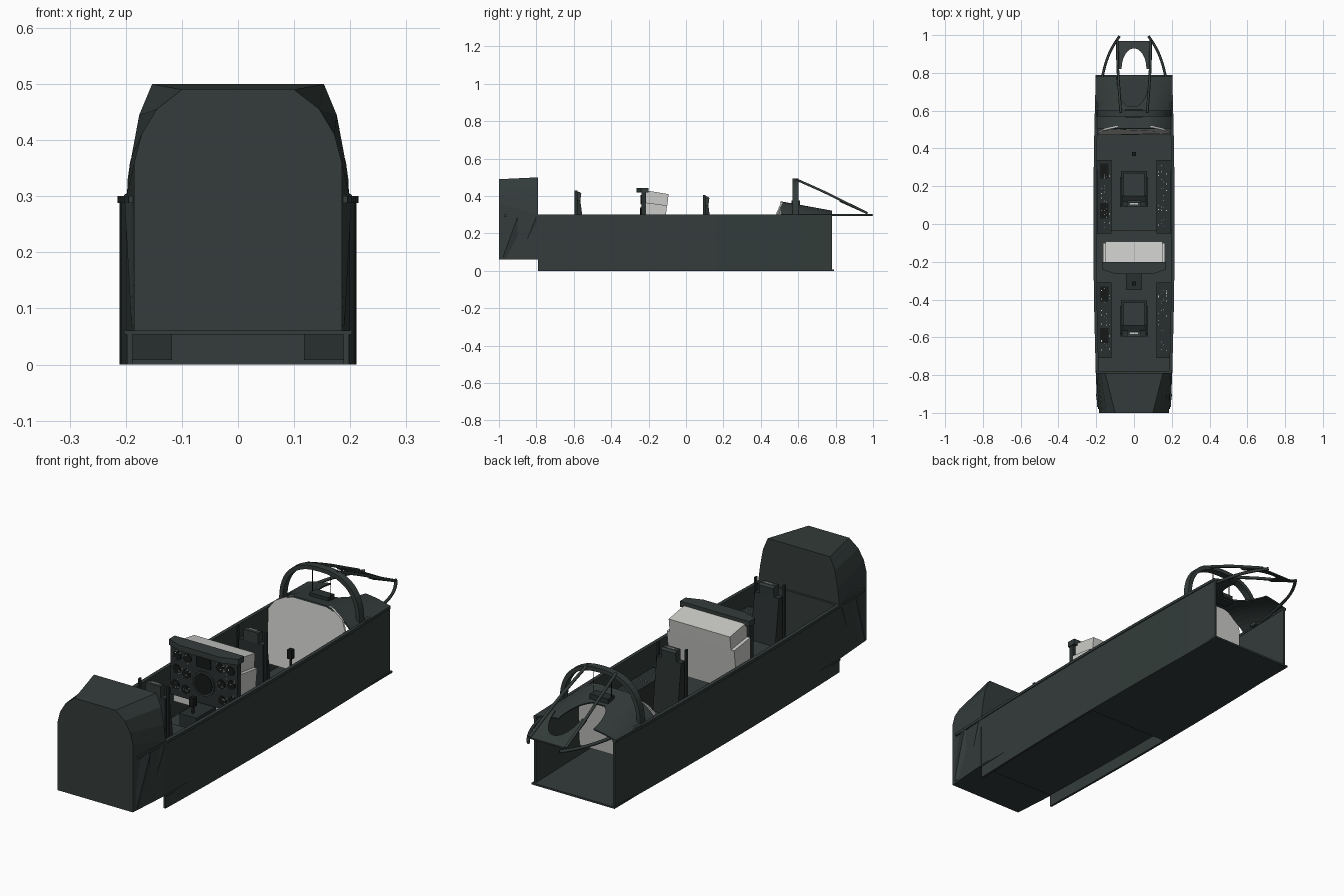
import bpy, bmesh, math, random

cube = bpy.data.objects.get("Cube")
if cube:
    bpy.data.objects.remove(cube)
random.seed(4)


def material(name, r, g, b):
    m = bpy.data.materials.new(name)
    m.use_nodes = True
    m.diffuse_color = (r, g, b, 1)
    bsdf = m.node_tree.nodes["Principled BSDF"]
    bsdf.inputs["Base Color"].default_value = (r, g, b, 1)
    bsdf.inputs["Roughness"].default_value = 0.8
    return m


HULL = material("dark green grey", 0.033, 0.045, 0.043)
SEAT = material("charcoal", 0.022, 0.029, 0.028)
BLACK = material("black", 0.008, 0.009, 0.009)
LIGHT = material("light grey", 0.6, 0.6, 0.58)


def finish(name, bm, mat):
    bmesh.ops.recalc_face_normals(bm, faces=bm.faces)
    me = bpy.data.meshes.new(name)
    bm.to_mesh(me)
    bm.free()
    me.materials.append(mat)
    ob = bpy.data.objects.new(name, me)
    bpy.context.collection.objects.link(ob)
    return ob


def loft(name, rings, mat):
    """Skin closed rings of equal length and cap both ends."""
    bm = bmesh.new()
    rows = [[bm.verts.new(p) for p in ring] for ring in rings]
    n = len(rows[0])
    for a, b in zip(rows, rows[1:]):
        for i in range(n):
            j = (i + 1) % n
            bm.faces.new((a[i], a[j], b[j], b[i]))
    bm.faces.new(rows[0])
    bm.faces.new(rows[-1])
    return finish(name, bm, mat)


def side_prism(name, yz, x0, x1, mat):
    return loft(name, [[(x, y, z) for y, z in yz] for x in (x0, x1)], mat)


def plan_prism(name, xy, z0, z1, mat):
    return loft(name, [[(x, y, z) for x, y in xy] for z in (z0, z1)], mat)


def add_box(bm, x, y, z):
    vs = [bm.verts.new((a, b, c)) for c in z for a, b in
          ((x[0], y[0]), (x[1], y[0]), (x[1], y[1]), (x[0], y[1]))]
    for f in ((3, 2, 1, 0), (4, 5, 6, 7), (0, 1, 5, 4), (1, 2, 6, 5), (2, 3, 7, 6), (3, 0, 4, 7)):
        bm.faces.new([vs[i] for i in f])


def box(name, x, y, z, mat):
    bm = bmesh.new()
    add_box(bm, x, y, z)
    return finish(name, bm, mat)


def rod(name, points, radius, mat, smooth=True):
    cu = bpy.data.curves.new(name, "CURVE")
    cu.dimensions = "3D"
    cu.bevel_depth = radius
    cu.bevel_resolution = 1
    cu.use_fill_caps = True
    sp = cu.splines.new("NURBS" if smooth else "POLY")
    sp.points.add(len(points) - 1)
    for p, co in zip(sp.points, points):
        p.co = (*co, 1)
    if smooth:
        sp.use_endpoint_u = True
        sp.order_u = 3
        sp.resolution_u = 6
    cu.materials.append(mat)
    ob = bpy.data.objects.new(name, cu)
    bpy.context.collection.objects.link(ob)


def mirrored(half):
    return half + [(-x, z) for x, z in reversed(half)]


# Hull walls with a slight bulge, and the lip along their top
stations = [-0.79 + 1.57 * i / 10 for i in range(11)]


def bulge(y):
    return 0.211 - 0.013 * (y / 0.79) ** 2


for side, s in (("left", 1), ("right", -1)):
    plan = [(s * bulge(y), y) for y in stations]
    inner = [(s * (bulge(y) - 0.01), y) for y in reversed(stations)]
    plan_prism(side + "_wall", plan + inner, 0, 0.29, HULL)
    rim = [-0.97] + stations
    lip = [(s * (bulge(y) + 0.004), y) for y in rim]
    lip += [(s * (bulge(y) - 0.012), y) for y in reversed(rim)]
    plan_prism(side + "_lip", lip, 0.288, 0.3, HULL)

# Stepped floor and rear bulkhead
side_prism("floor", [(0.79, 0), (0.79, 0.008), (-0.032, 0.008), (-0.032, 0.062),
                     (-0.79, 0.062), (-0.79, 0.054), (-0.04, 0.054), (-0.04, 0)], -0.203, 0.203, HULL)
box("rear_bulkhead", (-0.199, 0.199), (-0.79, -0.78), (0.055, 0.3), HULL)

# Rear fairing, tapering towards its closed end
end = mirrored([(0.185, 0.06), (0.185, 0.36), (0.172, 0.41), (0.145, 0.455), (0.1, 0.49)])
mouth = mirrored([(0.2, 0.06), (0.199, 0.3), (0.19, 0.37), (0.176, 0.445), (0.153, 0.5)])
loft("rear_fairing", [[(x, -1, z) for x, z in end], [(x, -0.79, z) for x, z in mouth]], HULL)
for s in (-1, 1):
    # Tapered ribs under the fairing's shoulders
    for y0, y1 in ((-0.98, -0.9), (-0.89, -0.8)):
        loft("fairing_rib", [[(s * 0.18, y0, 0.07), (s * 0.18, y1, 0.07), (s * 0.19, y0, 0.07)],
                             [(s * 0.18, y0, 0.29), (s * 0.18, y1, 0.29), (s * 0.202, y1, 0.29)]], HULL)

# Front instrument panel, tilted, light on both faces
shape = mirrored([(0.188, 0.06), (0.188, 0.3), (0.165, 0.335), (0.1, 0.368)])
loft("front_panel", [[(x, 0.47 + max(0, z - 0.28) * 0.45 + t, z) for x, z in shape]
                     for t in (0, 0.008)], LIGHT)

# Crowned cowl with a U-shaped opening at the nose
bm = bmesh.new()
cols, rows = 20, 16
grid = []
for r in range(rows + 1):
    y = 0.505 + 0.275 * r / rows
    crown = 0.072 - 0.05 * r / rows
    line = []
    cut = 0.08 * math.sqrt(max(0, 1 - ((0.78 - y) / 0.16) ** 2)) if y > 0.62 else 0
    for c in range(cols + 1):
        u = abs(c / cols * 2 - 1)
        x = (cut + (0.197 - cut) * u) * (1 if c * 2 >= cols else -1)
        z = 0.3 + crown * min(1, (1 - (abs(x) / 0.197) ** 2.4) * 1.15)
        line.append(bm.verts.new((x, y, z)))
    grid.append(line)
for r in range(rows):
    for c in range(cols):
        if grid[r][c].co.y > 0.615 and c in (cols // 2 - 1, cols // 2):
            if c == cols // 2 - 1:
                continue
        bm.faces.new((grid[r][c], grid[r][c + 1], grid[r + 1][c + 1], grid[r + 1][c]))
cowl = finish("front_cowl", bm, HULL)
sol = cowl.modifiers.new("thickness", "SOLIDIFY")
sol.thickness = 0.006
box("sight_base", (-0.045, 0.045), (0.565, 0.61), (0.34, 0.375), SEAT)
for s in (-1, 1):
    rod("sight_post", [(s * 0.045, 0.585, 0.36), (s * 0.045, 0.585, 0.47)], 0.0018, BLACK, False)

# Windscreen hoop
outer, inner = [], []
for i in range(25):
    a = math.pi * i / 24
    ca, sa = math.cos(a), math.sin(a)
    cx = math.copysign(abs(ca) ** 0.8, ca)
    outer.append((0.198 * cx, 0.29 + 0.205 * sa ** 0.8 if sa > 1e-6 else 0.29))
    inner.append((0.18 * cx, 0.29 + 0.187 * sa ** 0.8 if sa > 1e-6 else 0.29))
hoop = outer + inner[::-1]
loft("windscreen_hoop", [[(x, y, z) for x, z in hoop] for y in (0.57, 0.602)], HULL)

# Windscreen struts and nose cross plate
for s in (-1, 1):
    rod("upper_strut", [(s * 0.07, 0.59, 0.488), (s * 0.08, 0.72, 0.432),
                        (s * 0.088, 0.86, 0.362), (s * 0.088, 0.97, 0.308)], 0.007, HULL)
    rod("lower_strut", [(s * 0.198, 0.6, 0.298), (s * 0.172, 0.78, 0.298),
                        (s * 0.125, 0.93, 0.298), (s * 0.076, 0.995, 0.298)], 0.007, HULL)
arch = [(0.066 * math.cos(math.pi * i / 12), 0.82 + 0.11 * math.sin(math.pi * i / 12)) for i in range(13)]
plan = [(-0.088, 0.82), (-0.088, 0.97), (0.088, 0.97), (0.088, 0.82)] + arch
plate = [(x, y, 0.308 + (0.97 - y) * 0.45) for x, y in plan]
loft("nose_plate", [plate, [(x, y, z - 0.006) for x, y, z in plate]], HULL)


# Ejection seats
def seat(label, y, floor, top):
    pan = floor + 0.09
    box(label + "_seat_pan", (-0.068, 0.068), (y + 0.02, y + 0.19), (floor, pan), SEAT)
    box(label + "_seat_cushion", (-0.055, 0.055), (y + 0.04, y + 0.18), (pan, pan + 0.02), HULL)
    side_prism(label + "_seat_back", [(y + 0.03, floor), (y + 0.06, pan), (y + 0.03, top - 0.055),
                                      (y, top - 0.055), (y, floor)], -0.06, 0.06, SEAT)
    side_prism(label + "_headrest", [(y, top - 0.055), (y + 0.03, top - 0.055), (y + 0.035, top - 0.015),
                                     (y + 0.025, top - 0.008), (y, top - 0.008)], -0.036, 0.036, HULL)
    box(label + "_seat_handle", (-0.02, 0.02), (y + 0.012, y + 0.02), (top - 0.008, top - 0.005), LIGHT)
    for s in (-1, 1):
        x = s * 0.069
        box(label + "_seat_rail", (x - 0.004, x + 0.004), (y, y + 0.014), (floor, top), SEAT)
        box(label + "_seat_side", (x - 0.006, x + 0.006), (y + 0.01, y + 0.16), (pan, pan + 0.035), SEAT)


seat("front", 0.09, 0.008, 0.405)
seat("rear", -0.595, 0.062, 0.43)


# Side consoles with rows of switches
def consoles(label, y0, y1, floor, top):
    for s in (-1, 1):
        box(label + "_console", sorted((s * 0.118, s * 0.197)), (y0, y1), (floor, top), SEAT)
        bm = bmesh.new()
        for i in range(26):
            x = s * (0.13 + 0.014 * random.randrange(4))
            y = y0 + 0.03 + (y1 - y0 - 0.06) * random.random()
            add_box(bm, (x - 0.002, x + 0.002), (y - 0.002, y + 0.002), (top, top + 0.005))
        finish(label + "_console_switches", bm, LIGHT)
    for y in (y0 + 0.12, y1 - 0.06):
        box(label + "_console_plate", (-0.18, -0.135), (y - 0.04, y + 0.04), (top, top + 0.004), BLACK)


consoles("front", -0.05, 0.34, 0.008, 0.2)
consoles("rear", -0.71, -0.31, 0.062, 0.22)

# Rear instrument housing, hood and panel
side_prism("housing_upper", [(-0.215, 0.35), (-0.215, 0.43), (-0.093, 0.41), (-0.1, 0.35)], -0.15, 0.15, LIGHT)
side_prism("housing_lower", [(-0.215, 0.16), (-0.215, 0.365), (-0.101, 0.35), (-0.125, 0.16)], -0.165, 0.165, LIGHT)
plan_prism("panel_hood", [(-0.17, -0.2), (-0.17, -0.24), (-0.1, -0.265), (0.1, -0.265),
                          (0.17, -0.24), (0.17, -0.2)], 0.418, 0.443, HULL)
box("rear_panel", (-0.165, 0.165), (-0.238, -0.214), (0.2, 0.42), SEAT)
box("rear_pedestal", (-0.042, 0.042), (-0.35, -0.215), (0.062, 0.19), SEAT)


def dial(name, x, z, r, y, mat):
    loft(name, [[(x + r * math.cos(a), yy, z + r * math.sin(a)) for a in
                 [math.tau * i / 16 for i in range(16)]] for yy in (y, y + 0.008)], mat)


dial("round_scope_rim", 0, 0.29, 0.054, -0.244, HULL)
dial("round_scope", 0, 0.29, 0.046, -0.247, BLACK)
box("upper_screen", (-0.035, 0.035), (-0.243, -0.237), (0.36, 0.405), BLACK)
for s in (-1, 1):
    for x, z in ((0.08, 0.38), (0.13, 0.38), (0.085, 0.31), (0.135, 0.32), (0.09, 0.24), (0.14, 0.25)):
        dial("gauge", s * x, z, 0.02, -0.242, BLACK)
        bm = bmesh.new()
        for i in range(5):
            px, pz = s * x + random.uniform(-0.024, 0.024), z + random.uniform(-0.024, 0.024)
            add_box(bm, (px - 0.002, px + 0.002), (-0.244, -0.238), (pz - 0.002, pz + 0.002))
        finish("panel_marks", bm, LIGHT)

# Control sticks
for label, y, floor, top in (("front", 0.37, 0.008, 0.2), ("rear", -0.315, 0.19, 0.25)):
    rod(label + "_stick", [(0, y, floor), (0, y, top)], 0.006, BLACK, False)
    box(label + "_stick_grip", (-0.011, 0.011), (y - 0.011, y + 0.011), (top - 0.03, top + 0.01), BLACK)
